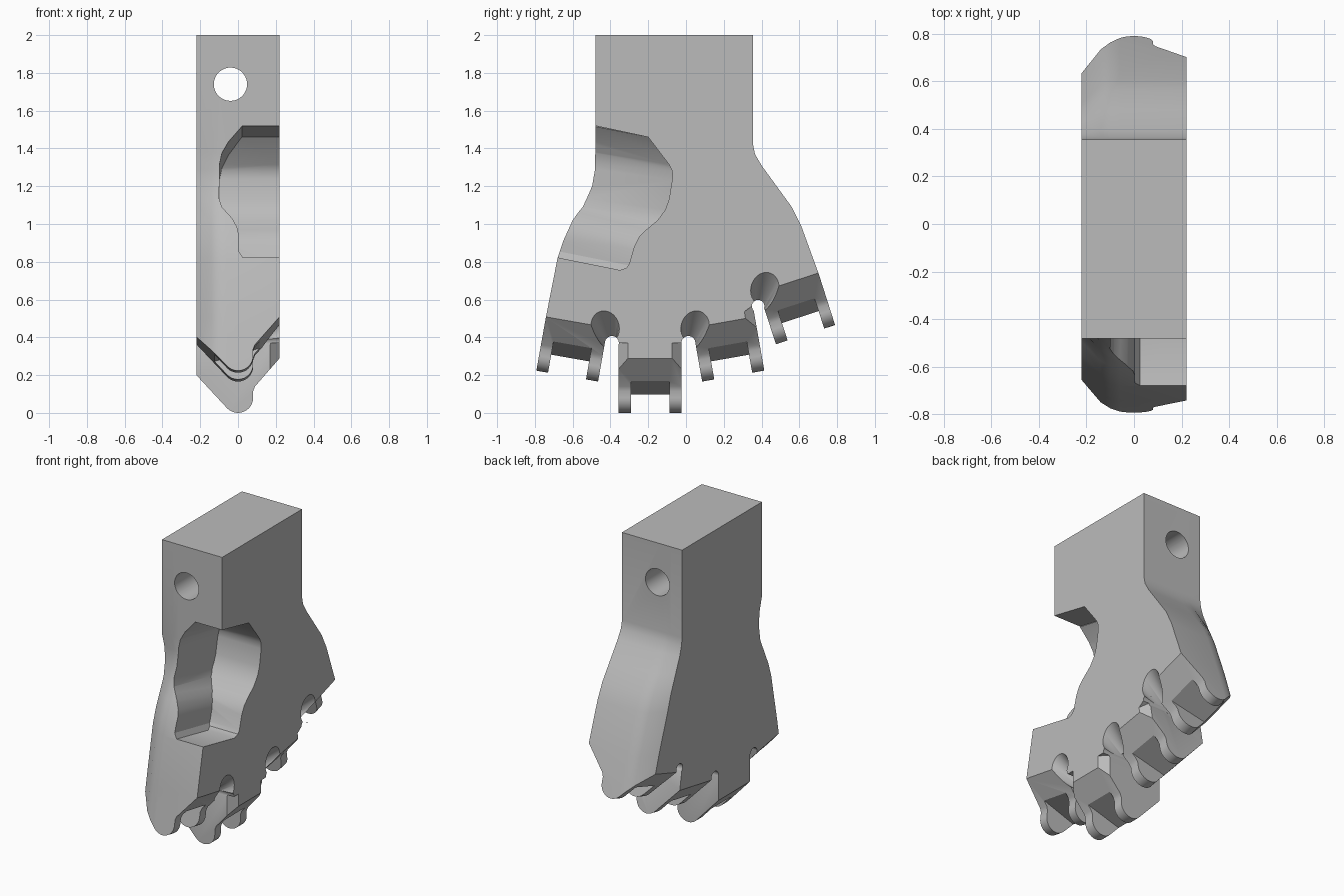
import bpy, bmesh, math
from mathutils import Vector, Matrix

old = bpy.data.objects.get("Cube")
if old:
    bpy.data.objects.remove(old)

grey = bpy.data.materials.new("plain grey")
grey.use_nodes = True
colour = (0.5, 0.5, 0.5, 1)
grey.diffuse_color = colour
grey.node_tree.nodes["Principled BSDF"].inputs["Base Color"].default_value = colour


def finish(name, bm):
    bmesh.ops.recalc_face_normals(bm, faces=bm.faces[:])
    mesh = bpy.data.meshes.new(name)
    bm.to_mesh(mesh)
    bm.free()
    mesh.materials.append(grey)
    obj = bpy.data.objects.new(name, mesh)
    bpy.context.collection.objects.link(obj)
    return obj


def loft(name, rings, edit=None):
    """Closed solid through rings with equal point counts."""
    bm = bmesh.new()
    loops = [[bm.verts.new(p) for p in ring] for ring in rings]
    n = len(loops[0])
    for a, b in zip(loops, loops[1:]):
        for i in range(n):
            j = (i + 1) % n
            bm.faces.new((a[i], a[j], b[j], b[i]))
    bm.faces.new(loops[0])
    bm.faces.new(loops[-1])
    if edit:
        edit(bm, loops)
    return finish(name, bm)


def side_prism(name, pts, x0, x1):
    return loft(name, [[(x, y, z) for y, z in pts] for x in (x0, x1)])


def cone(name, start, end, r0, r1):
    start, end = Vector(start), Vector(end)
    axis = end - start
    bm = bmesh.new()
    turn = axis.to_track_quat('Z', 'Y').to_matrix().to_4x4()
    bmesh.ops.create_cone(bm, cap_ends=True, segments=48, radius1=r0, radius2=r1,
                          depth=axis.length,
                          matrix=Matrix.Translation((start + end) / 2) @ turn)
    return finish(name, bm)


def combine(obj, other, operation):
    """Apply a boolean and remove the helper."""
    mod = obj.modifiers.new("cut", 'BOOLEAN')
    mod.operation, mod.object, mod.solver = operation, other, 'EXACT'
    bpy.context.view_layer.update()
    graph = bpy.context.evaluated_depsgraph_get()
    mesh = bpy.data.meshes.new_from_object(obj.evaluated_get(graph))
    obj.modifiers.clear()
    obj.data = mesh
    bpy.data.objects.remove(other)


# Knuckle side profile: thickness against distance from the tip
tip = [(-0.3, 0.286)]
for k in range(13):
    a = math.radians(225 + k * 135 / 12)
    tip.append((0.08 * math.cos(a), 0.08 + 0.08 * math.sin(a)))
tip += [(0.08, 0.115), (0.09, 0.14), (0.3, 0.381), (0.3, 0.6), (-0.3, 0.6)]
slot = [(-0.35, -0.1), (0.35, -0.1), (0.35, 0.238), (-0.35, 0.03)]


def finger(y, z, degrees, low, high):
    """Clevis knuckle; low and high tell which sides border a gap."""
    c, s = math.cos(math.radians(degrees)), math.sin(math.radians(degrees))

    def ring(pts, w):
        return [(x, y + w * c - d * s, z + w * s + d * c) for x, d in pts]

    def chamfer(bm, loops):
        edges = [bm.edges.get((loop[-3], loop[-2]))
                 for loop, use in zip(loops, (low, high)) if use]
        bmesh.ops.bevel(bm, geom=edges, offset=0.13, segments=1, affect='EDGES')

    w0 = -0.167 if low else -0.22
    w1 = 0.167 if high else 0.22
    obj = loft("finger", [ring(tip, w0), ring(tip, w1)], chamfer)
    combine(obj, loft("slot", [ring(slot, -0.102), ring(slot, 0.102)]), 'DIFFERENCE')
    return obj


# Palm core, ending just above the finger shoulders
hand = side_prism("hand_body", [
    (-1, 2.2), (-1, 0.57), (-0.5, 0.49), (-0.43, 0.37), (0.05, 0.37), (0.12, 0.49),
    (0.3, 0.53), (0.35, 0.565), (0.415, 0.565), (0.46, 0.675), (1, 0.85), (1, 2.2)],
    -0.3, 0.3)
for spec in ((-0.63, 0.195, -10, False, True), (-0.19, 0, 0, True, True),
             (0.25, 0.195, 10, True, True), (0.635, 0.415, 18, True, False)):
    combine(hand, finger(*spec), 'UNION')

# Outer hull: wrist, flared sides and softened back edges
outline = [(-0.48, 2), (-0.48, 1.38), (-0.483, 1.29), (-0.5, 1.2), (-0.55, 1.09),
           (-0.6, 1.02), (-0.65, 0.91), (-0.68, 0.82), (-0.742, 0.505), (-0.85, -0.1),
           (0.97, -0.1), (0.703, 0.735), (0.61, 0.99), (0.56, 1.09), (0.48, 1.2),
           (0.40, 1.31), (0.365, 1.37), (0.355, 1.42), (0.355, 2)]


def section(x, inset):
    ring = []
    for y, z in outline:
        fade = min(1, max(0, (1.38 - z) / 0.35))
        ring.append((x, y - math.copysign(inset * fade, y), z))
    return ring


hull = loft("hull", [section(-0.22, 0.105), section(-0.14, 0.024),
                     section(-0.1, 0.006), section(-0.06, 0), section(0.22, 0)])
combine(hand, hull, 'INTERSECT')

# Arched gaps and scoops between the fingers
for y, z, r, lean, rise in ((-0.3925, 0.37, 0.037, -0.05, 0.13),
                            (0.0125, 0.37, 0.037, 0.05, 0.13),
                            (0.382, 0.565, 0.033, 0.05, 0.14)):
    combine(hand, cone("gap", (-0.4, y, z), (0.4, y, z), r, r), 'DIFFERENCE')
    combine(hand, cone("scoop", (0.04, y, z - 0.03), (0.32, y + lean, z + rise),
                       0.025, 0.1), 'DIFFERENCE')

# Recess for the thumb: side outline crossed with a sloping floor
recess = side_prism("recess", [
    (-0.9, 1.608), (-0.48, 1.52), (-0.2, 1.46), (-0.09, 1.315), (-0.073, 1.28),
    (-0.072, 1.24), (-0.09, 1.13), (-0.11, 1.075), (-0.15, 1.02), (-0.21, 0.97),
    (-0.25, 0.93), (-0.275, 0.88), (-0.3, 0.79), (-0.315, 0.768), (-0.35, 0.756),
    (-0.9, 0.867)], -0.2, 0.4)
floor = [(0.5, 1.7), (0.02, 1.7), (0.02, 1.54), (-0.05, 1.46), (-0.085, 1.4),
         (-0.098, 1.34), (-0.1, 1.15), (-0.085, 1.1), (-0.03, 1.03), (-0.005, 0.98),
         (0.005, 0.93), (0.005, 0.84), (0.03, 0.8), (0.03, 0.6), (0.5, 0.6)]
sweep = loft("sweep", [[(x, y, z - 0.2 * (y + 0.6)) for x, z in floor]
                       for y in (-1, 0.1)])
combine(recess, sweep, 'INTERSECT')
combine(hand, recess, 'DIFFERENCE')

# Wrist bolt hole
combine(hand, cone("hole", (-0.04, -1, 1.74), (-0.04, 1, 1.74), 0.088, 0.088),
        'DIFFERENCE')

bpy.ops.object.select_all(action='DESELECT')
hand.select_set(True)
bpy.context.view_layer.objects.active = hand
bpy.ops.object.shade_smooth_by_angle(angle=math.radians(32))
